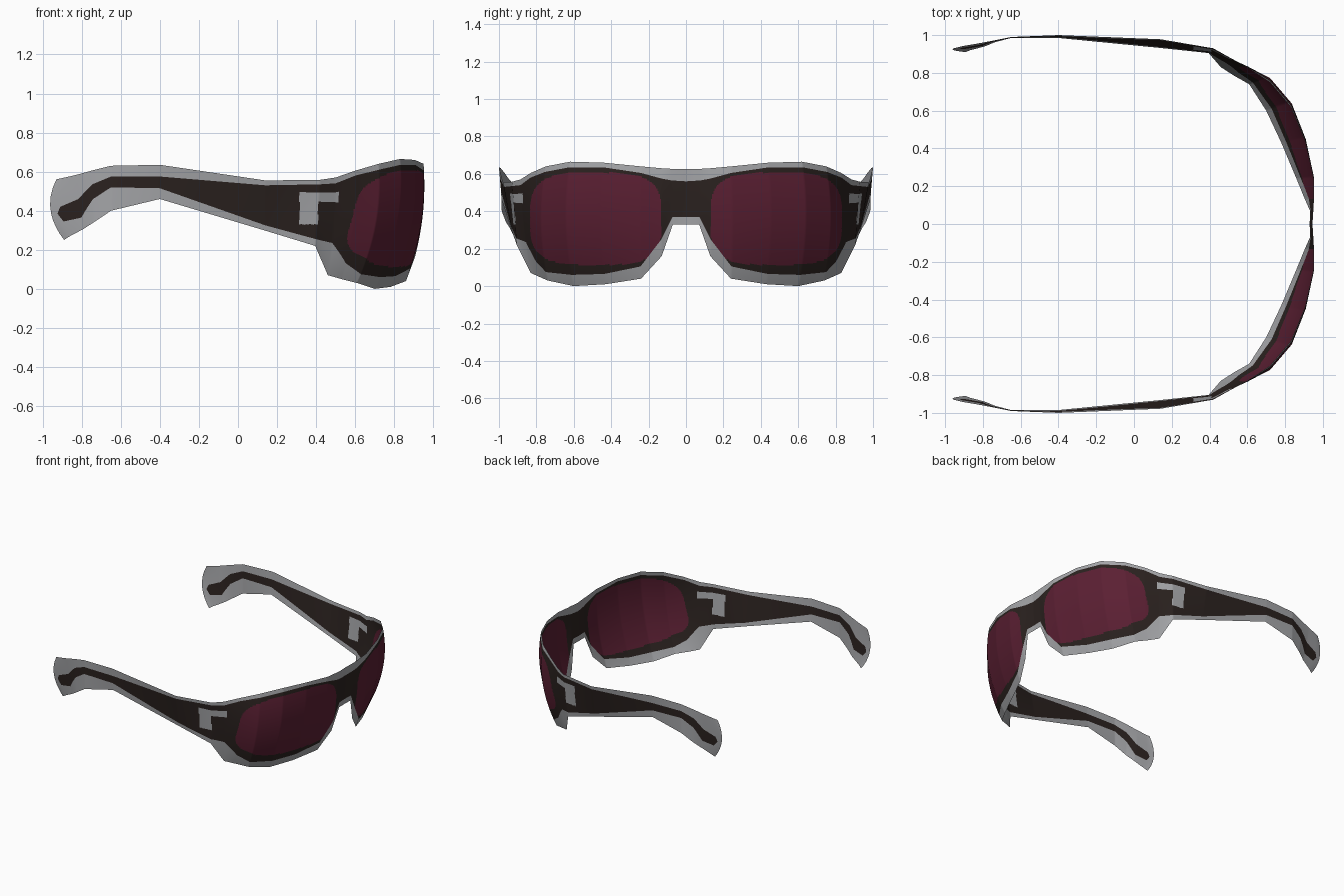
import bpy, bmesh, math
from mathutils import Vector

if "Cube" in bpy.data.objects:
    bpy.data.objects.remove(bpy.data.objects["Cube"])

# Half outline, nose bridge to ear tip: top edge point, bottom edge point
EDGES = [
    ((.945, 0, .625), (.93, 0, .33)),
    ((.950, .08, .627), (.932, .07, .33)),
    ((.950, .13, .63), (.905, .13, .16)),
    ((.950, .24, .64), (.86, .24, .04)),
    ((.905, .44, .66), (.78, .43, .01)),
    ((.830, .62, .665), (.70, .60, 0)),
    ((.720, .75, .64), (.61, .74, .03)),
    ((.600, .83, .605), (.53, .785, .05)),
    ((.500, .885, .57), (.46, .83, .07)),
    ((.420, .93, .558), (.395, .905, .22)),
    ((.140, .978, .555), (.14, .932, .298)),
    ((-.40, 1.0, .635), (-.40, .985, .46)),
    ((-.65, .99, .63), (-.65, .985, .40)),
    ((-.75, .97, .605), (-.735, .963, .343)),
    ((-.83, .955, .583), (-.79, .94, .307)),
    ((-.90, .943, .567), (-.86, .922, .27)),
    ((-.915, .940, .564), (-.873, .918, .262)),
    ((-.93, .935, .56), (-.89, .91, .25)),
]
# Per station: sideways bulge, top and bottom height of the dark band
BANDS = [
    (0, .56, .37), (.003, .565, .37), (.02, .575, .25), (.033, .605, .105),
    (.045, .635, .065), (.05, .635, .06), (.04, .61, .075), (.025, .58, .13),
    (.01, .54, .235), (0, .535, .255), (0, .53, .325), (0, .575, .515),
    (0, .575, .52), (0, .535, .46), (-.005, .46, .365), (-.03, .42, .345),
    (-.035, .385, .385), (-.05, .385, .385),
]
RIM_ROWS, BAND_ROWS, STEP = 4, 60, .007


def material(name, rgb):
    m = bpy.data.materials.new(name)
    m.diffuse_color = (*rgb, 1)
    m.use_nodes = True
    m.node_tree.nodes["Principled BSDF"].inputs["Base Color"].default_value = m.diffuse_color
    return m


MATS = {
    "outer_rim": material("grey", (.38, .385, .40)),
    "frame": material("dark brown", (.024, .016, .014)),
    "lenses": material("wine red", (.105, .014, .033)),
    "hinge_plates": material("light grey", (.38, .385, .40)),
}


def column(top, bottom, bulge, hi, lo):
    """Points from top edge to bottom edge, with rows on the band limits."""
    height = top.z - bottom.z
    a, b = (top.z - hi) / height, (top.z - lo) / height
    ts = [a * i / RIM_ROWS for i in range(RIM_ROWS)]
    ts += [a + (b - a) * i / BAND_ROWS for i in range(BAND_ROWS)]
    ts += [b + (1 - b) * i / RIM_ROWS for i in range(RIM_ROWS + 1)]
    points = []
    for t in ts:
        p = top.lerp(bottom, t)
        push = bulge * 4 * t * (1 - t)
        points.append(p + Vector((push, max(push, 0) * p.y, 0)))
    return points


def part_at(c, row):
    """Which part a face belongs to."""
    if row < RIM_ROWS or row >= RIM_ROWS + BAND_ROWS:
        return "outer_rim"
    if c.x > .5:
        u, v = abs(c.y - .482) / .352, abs(c.z - .36) / .247
        if u ** 3.4 + v ** 3.4 < 1:
            return "lenses"
    if (.315 < c.x < .41 and .33 < c.z < .495) or (.315 < c.x < .515 and .445 < c.z < .495):
        return "hinge_plates"
    return "frame"


# Sample the wraparound surface finely along its length
columns = []
for k in range(len(EDGES) - 1):
    (t0, b0), (t1, b1) = [[Vector(p) for p in e] for e in EDGES[k:k + 2]]
    steps = max(2, math.ceil((t1 - t0).length / STEP))
    last = k == len(EDGES) - 2
    for i in range(steps + last):
        f = i / steps
        band = [p + (q - p) * f for p, q in zip(BANDS[k], BANDS[k + 1])]
        columns.append(column(t0.lerp(t1, f), b0.lerp(b1, f), *band))

# Sort the faces into parts
quads = {name: [] for name in MATS}
for c0, c1 in zip(columns, columns[1:]):
    for r in range(len(c0) - 1):
        q = (c0[r], c0[r + 1], c1[r + 1], c1[r])
        quads[part_at(sum(q, Vector()) / 4, r)].append(q)

# Build each part and mirror it to the other side
for name, faces in quads.items():
    bm = bmesh.new()
    for q in faces:
        bm.faces.new([bm.verts.new(p) for p in q])
    bmesh.ops.remove_doubles(bm, verts=bm.verts, dist=1e-5)
    for f in bm.faces:
        f.smooth = True
    mesh = bpy.data.meshes.new(name)
    bm.to_mesh(mesh)
    bm.free()
    mesh.materials.append(MATS[name])
    obj = bpy.data.objects.new(name, mesh)
    bpy.context.collection.objects.link(obj)
    mirror = obj.modifiers.new("mirror", "MIRROR")
    mirror.use_axis = (False, True, False)
    mirror.merge_threshold = 1e-4
